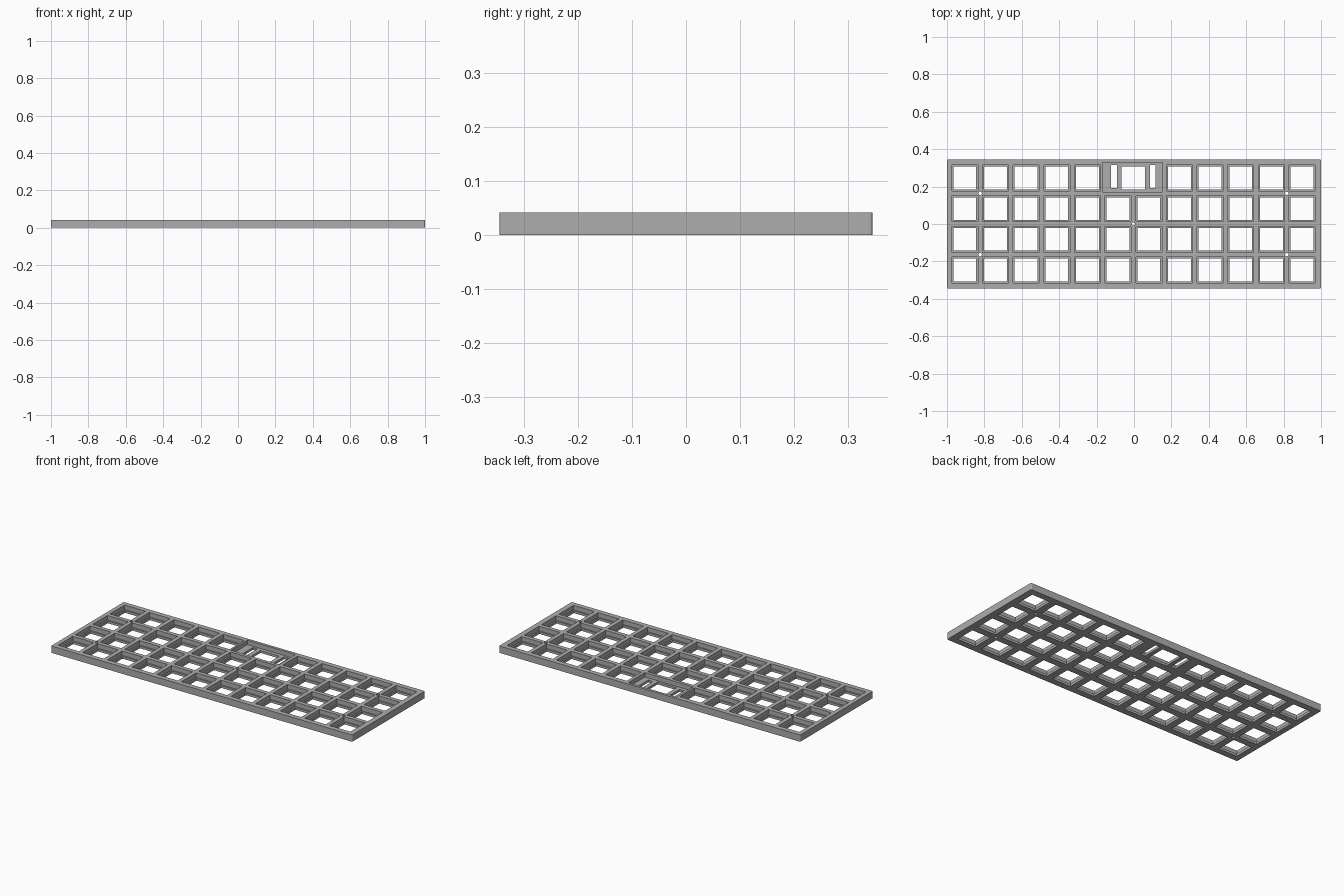
import bpy, bmesh
from mathutils import Matrix

cube = bpy.data.objects.get("Cube")
if cube:
    bpy.data.objects.remove(cube, do_unlink=True)

W, D, H = 2.0, 0.69, 0.041
PITCH = 0.1639
OX = -0.003          # key grid offset
LIP = 0.014          # height of the ledge around each opening
POCKET, HOLE = 0.139, 0.122

mat = bpy.data.materials.new("plate grey")
mat.use_nodes = True
colour = (0.42, 0.42, 0.42, 1)
mat.diffuse_color = colour
mat.node_tree.nodes["Principled BSDF"].inputs["Base Color"].default_value = colour


def add_box(bm, x, y, w, d, z0, z1):
    m = Matrix.Translation((x, y, (z0 + z1) / 2)) @ Matrix.Diagonal((w, d, z1 - z0, 1))
    return bmesh.ops.create_cube(bm, size=1, matrix=m)["verts"]


def make_object(name, bm):
    mesh = bpy.data.meshes.new(name)
    bm.to_mesh(mesh)
    bm.free()
    obj = bpy.data.objects.new(name, mesh)
    bpy.context.collection.objects.link(obj)
    mesh.materials.append(mat)
    return obj


# Solid slab with slightly softened vertical corners
bm = bmesh.new()
add_box(bm, 0, 0, W, D, 0, H)
corners = [e for e in bm.edges if abs(e.verts[0].co.z - e.verts[1].co.z) > H / 2]
bmesh.ops.bevel(bm, geom=corners, offset=0.006, segments=3, affect='EDGES', profile=0.5)
plate = make_object("key_plate", bm)

# Pockets from above and openings right through
pockets, holes = bmesh.new(), bmesh.new()
for row in range(4):
    for col in range(12):
        if row == 3 and col in (5, 6):
            continue
        x, y = OX + (col - 5.5) * PITCH, (row - 1.5) * PITCH
        add_box(pockets, x, y, POCKET, POCKET, LIP, H + 0.1)
        add_box(holes, x, y, HOLE, HOLE, -0.1, H + 0.2)

# Wide key pocket with its switch opening and two stabiliser slots
wide_y = 1.5 * PITCH
add_box(pockets, OX - 0.004, wide_y + 0.004, 0.321, 0.158, LIP, H + 0.1)
add_box(holes, OX, wide_y, 0.126, HOLE, -0.1, H + 0.2)
for side in (-1, 1):
    add_box(holes, OX + side * 0.104, wide_y + 0.008, 0.03, 0.123, -0.1, H + 0.2)

# Screw holes
for x, y in ((0, 0), (-5, -1), (-5, 1), (5, -1), (5, 1)):
    bmesh.ops.create_cone(holes, cap_ends=True, segments=16, radius1=0.009, radius2=0.009,
                          depth=0.4, matrix=Matrix.Translation((OX + x * PITCH, y * PITCH, 0)))

cutters = [make_object("pocket_cutter", pockets), make_object("opening_cutter", holes)]
for cutter in cutters:
    cutter.hide_render = True
    mod = plate.modifiers.new(cutter.name, 'BOOLEAN')
    mod.operation, mod.solver, mod.object = 'DIFFERENCE', 'EXACT', cutter

# Bake the cuts and drop the cutters
bpy.context.view_layer.update()
baked = bpy.data.meshes.new_from_object(plate.evaluated_get(bpy.context.evaluated_depsgraph_get()))
plate.modifiers.clear()
plate.data = baked
for cutter in cutters:
    bpy.data.objects.remove(cutter, do_unlink=True)
